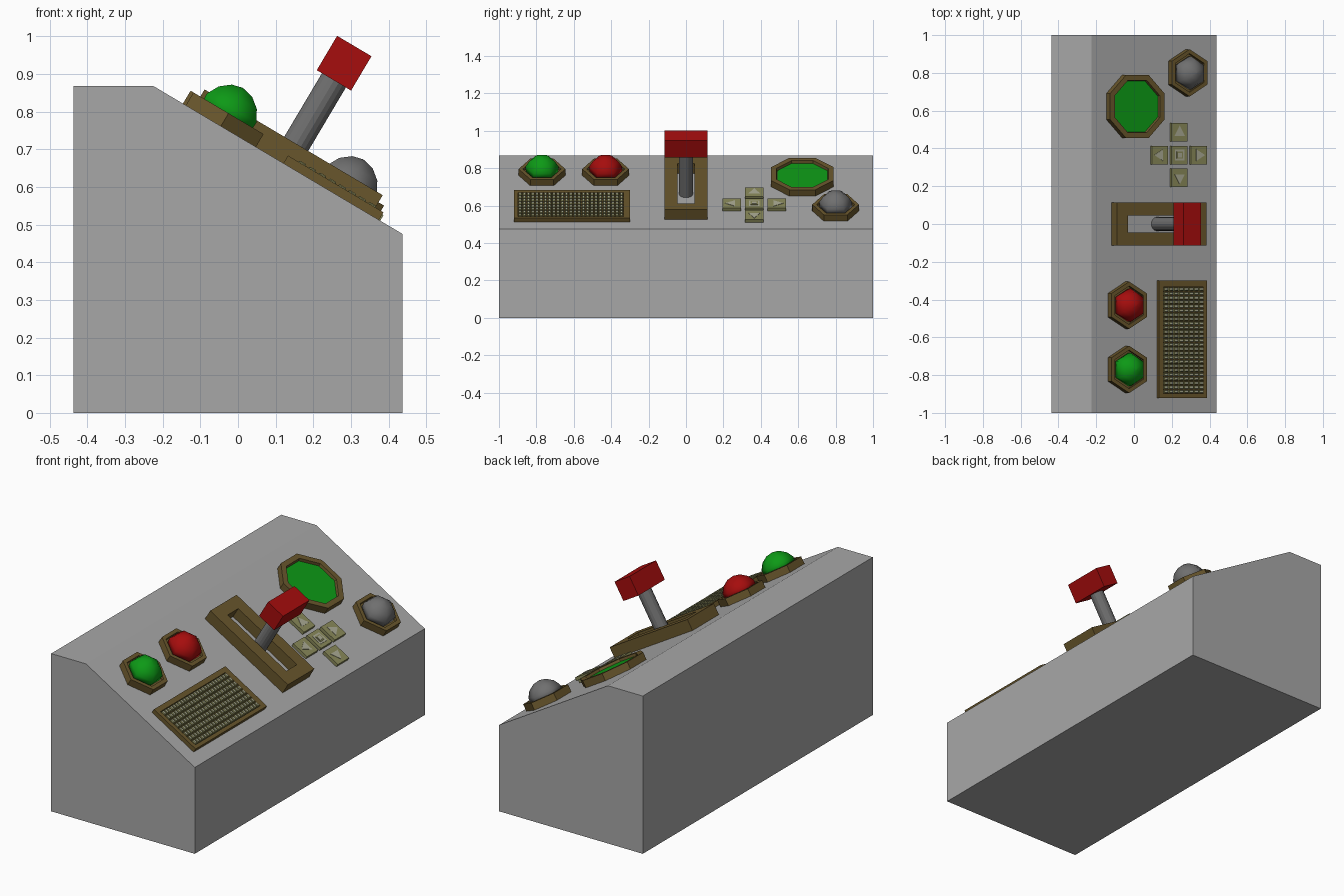
import bpy, bmesh, math
from mathutils import Matrix, Vector

if "Cube" in bpy.data.objects:
    bpy.data.objects.remove(bpy.data.objects["Cube"])

def mat(name, rgb):
    m = bpy.data.materials.new(name)
    m.diffuse_color = (*rgb, 1)
    m.use_nodes = True
    m.node_tree.nodes["Principled BSDF"].inputs["Base Color"].default_value = m.diffuse_color
    return m

BODY = mat("light grey", (0.39, 0.39, 0.39))
STEEL = mat("dark grey", (0.16, 0.16, 0.16))
BRONZE = mat("bronze", (0.14, 0.093, 0.025))
OLIVE = mat("olive", (0.25, 0.25, 0.10))
PALE = mat("pale olive", (0.40, 0.40, 0.29))
RED = mat("red", (0.38, 0.004, 0.004))
GREEN = mat("green", (0.004, 0.32, 0.008))

# Sloped panel frame: local x runs down the slope, y along the desk, z outward
SLOPE = math.atan2(0.393, 0.662)
PANEL = Matrix.Translation((0, 0, 0.734)) @ Matrix.Rotation(SLOPE, 4, 'Y')

def finish(name, bm, mats, matrix=PANEL, smooth=False):
    bmesh.ops.recalc_face_normals(bm, faces=bm.faces)
    me = bpy.data.meshes.new(name)
    bm.to_mesh(me)
    bm.free()
    for m in mats:
        me.materials.append(m)
    for p in me.polygons:
        p.use_smooth = smooth
    ob = bpy.data.objects.new(name, me)
    ob.matrix_world = matrix
    bpy.context.collection.objects.link(ob)
    return ob

def loft(bm, rings, cap_start=True, cap_end=True, end_mat=0):
    """Skin a stack of (outline, height) rings."""
    vs = [[bm.verts.new((x, y, h)) for x, y in pts] for pts, h in rings]
    n = len(vs[0])
    for a, b in zip(vs, vs[1:]):
        for i in range(n):
            j = (i + 1) % n
            bm.faces.new((a[i], a[j], b[j], b[i]))
    if cap_start:
        bm.faces.new(vs[0][::-1])
    if cap_end:
        bm.faces.new(vs[-1]).material_index = end_mat

def ngon(c, r, n, turn=0.0):
    return [(c[0] + r * math.cos(turn + math.tau * i / n),
             c[1] + r * math.sin(turn + math.tau * i / n)) for i in range(n)]

def rect(x0, x1, y0, y1):
    return [(x0, y0), (x1, y0), (x1, y1), (x0, y1)]

def part(name, rings, m, smooth=False, **kw):
    bm = bmesh.new()
    loft(bm, rings, **kw)
    return finish(name, bm, [m], smooth=smooth)

# Desk body
bm = bmesh.new()
profile = [(-0.437, 0), (0.437, 0), (0.437, 0.475), (-0.225, 0.868), (-0.437, 0.868)]
loft(bm, [([(x, z) for x, z in profile], -1), (profile, 1)])
finish("desk_body", bm, [BODY], Matrix.Rotation(math.pi / 2, 4, 'X'))

# Hexagonal buttons and trackball
def button(name, c, m):
    hexa = lambda r: ngon(c, r, 6, math.pi / 2)
    part(name + "_rim", [(hexa(0.125), 0), (hexa(0.125), 0.04),
                         (hexa(0.102), 0.04), (hexa(0.102), 0.025)], BRONZE)
    part(name + "_dome", [(hexa(0.086), 0.02), (hexa(0.088), 0.056), (hexa(0.068), 0.088),
                          (hexa(0.036), 0.110), (hexa(0.004), 0.117)], m, smooth=True)

button("green_button", (-0.053, -0.77), GREEN)
button("red_button", (-0.053, -0.43), RED)
button("trackball", (0.319, 0.80), STEEL)

# Octagonal screen
octa = lambda r: ngon((-0.003, 0.622), r, 8, math.pi / 8)
part("screen_rim", [(octa(0.181), 0), (octa(0.181), 0.04),
                    (octa(0.150), 0.04), (octa(0.146), 0.022)], BRONZE)
part("screen", [(octa(0.145), 0.018), (octa(0.145), 0.026)], GREEN)

# Lever with slotted housing
outer, slot = rect(-0.14, 0.41, -0.115, 0.115), rect(-0.073, 0.343, -0.046, 0.046)
part("lever_housing", [(outer, 0), (outer, 0.062), (slot, 0.062), (slot, 0)],
     BRONZE, cap_start=False, cap_end=False)
shaft = ngon((0.143, 0), 0.037, 16)
part("lever_shaft", [(shaft, 0), (shaft, 0.27)], STEEL, smooth=False)
grip = rect(0.09, 0.196, -0.115, 0.115)
part("lever_grip", [(grip, 0.258), (grip, 0.364)], RED)

# Direction pad: four arrow tiles round a centre tile
def tile(name, c, arrow):
    sq = lambda r: rect(c[0] - r, c[0] + r, c[1] - r, c[1] + r)
    part(name, [(sq(0.049), 0), (sq(0.049), 0.018)], OLIVE)
    if arrow is None:
        part(name + "_ring", [(sq(0.029), 0.017), (sq(0.029), 0.020)], PALE)
        part(name + "_core", [(sq(0.019), 0.019), (sq(0.019), 0.022)], OLIVE)
        part(name + "_dot", [(sq(0.012), 0.021), (sq(0.012), 0.024)], PALE)
    else:
        tri = ngon(c, 0.036, 3, arrow)
        part(name + "_arrow", [(tri, 0.017), (tri, 0.020)], PALE)

PAD = (0.27, 0.365)
tile("pad_centre", PAD, None)
for i, side in enumerate(("down", "right", "up", "left")):
    a = i * math.pi / 2
    tile("pad_" + side, (PAD[0] + 0.12 * math.cos(a), PAD[1] + 0.12 * math.sin(a)), a)

# Keyboard tray and key grid
tray, well = rect(0.14, 0.435, -0.92, -0.30), rect(0.168, 0.415, -0.898, -0.334)
part("keyboard_tray", [(tray, 0), (tray, 0.024), (well, 0.024), (well, 0.014)], BRONZE)
bm = bmesh.new()
ROWS, COLS = 8, 25
du, dv = 0.247 / ROWS, 0.564 / COLS
for r in range(ROWS):
    for k in range(COLS):
        u, v = 0.168 + du * (r + 0.5), -0.898 + dv * (k + 0.5)
        key = lambda s: rect(u - du * s, u + du * s, v - dv * s, v + dv * s)
        loft(bm, [(key(0.40), 0.013), (key(0.38), 0.026), (key(0.24), 0.029)],
             cap_start=False, end_mat=1)
finish("keyboard_keys", bm, [OLIVE, PALE])
